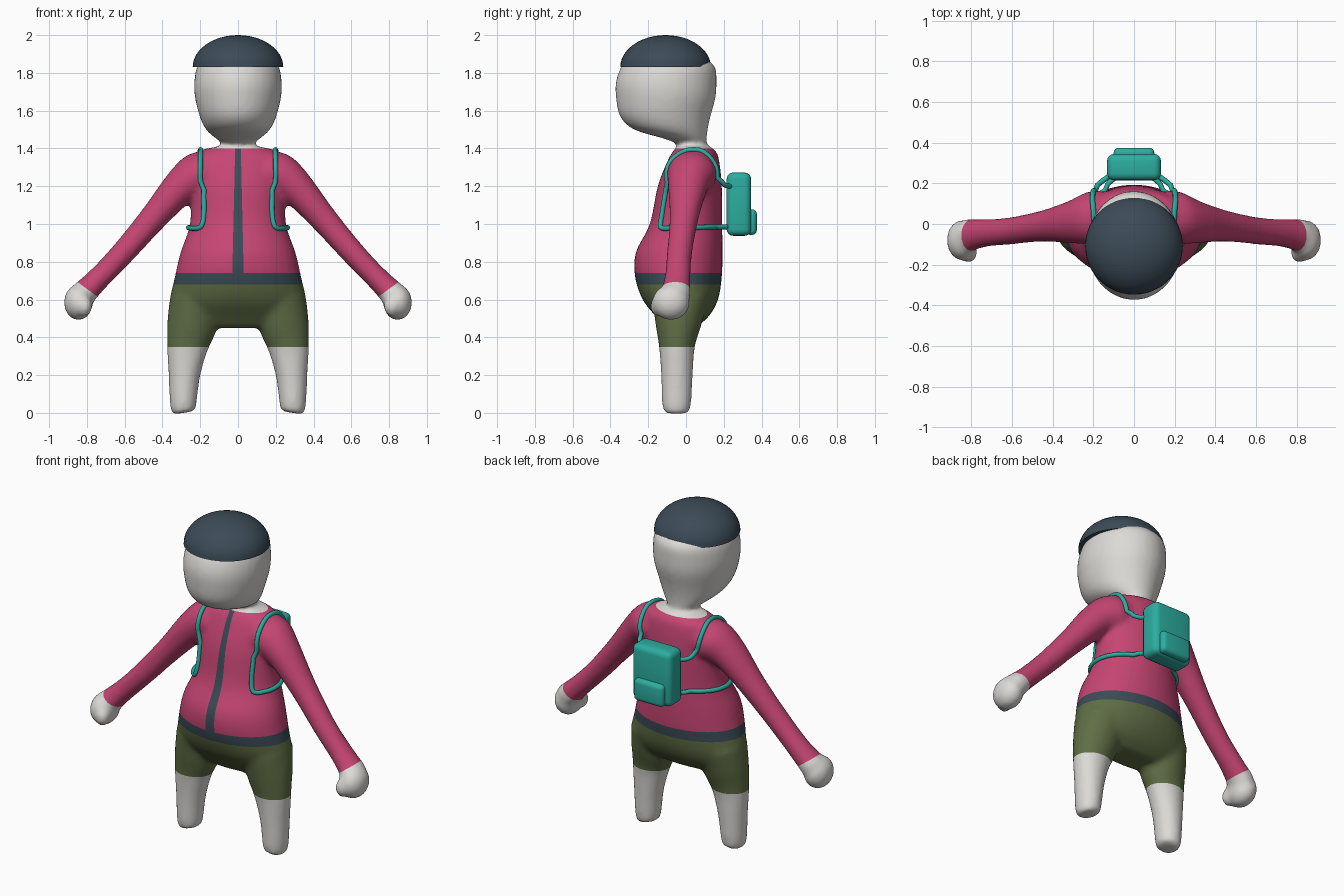
import bpy, bmesh, math
from mathutils import Vector, Matrix

old = bpy.data.objects.get("Cube")
if old:
    bpy.data.objects.remove(old, do_unlink=True)


def make_material(name, colour):
    mat = bpy.data.materials.new(name)
    mat.use_nodes = True
    mat.diffuse_color = (*colour, 1)
    mat.node_tree.nodes["Principled BSDF"].inputs["Base Color"].default_value = (*colour, 1)
    return mat


skin = make_material("pale skin", (0.72, 0.70, 0.67))
jacket = make_material("raspberry jacket", (0.56, 0.06, 0.17))
trim = make_material("slate trim", (0.045, 0.07, 0.095))
shorts = make_material("olive shorts", (0.115, 0.155, 0.06))
teal = make_material("teal pack", (0.025, 0.42, 0.35))


def add_object(name, bm, *materials):
    mesh = bpy.data.meshes.new(name)
    bm.to_mesh(mesh)
    bm.free()
    for mat in materials:
        mesh.materials.append(mat)
    obj = bpy.data.objects.new(name, mesh)
    bpy.context.collection.objects.link(obj)
    return obj


def activate(obj):
    bpy.ops.object.select_all(action="DESELECT")
    obj.select_set(True)
    bpy.context.view_layer.objects.active = obj


def smooth(obj, angle=40):
    activate(obj)
    bpy.ops.object.shade_smooth_by_angle(angle=math.radians(angle))


def spline(rows, steps=5):
    """Catmull-Rom interpolation of rows of any length."""
    rows = [Vector(r) for r in rows]
    rows = [rows[0]] + rows + [rows[-1]]
    out = []
    for a, b, c, d in zip(rows, rows[1:], rows[2:], rows[3:]):
        for i in range(steps):
            t = i / steps
            out.append(b + (c - a) * (t / 2) + (a * 2 - b * 5 + c * 4 - d) * (t * t / 2)
                       + (b * 3 - a - c * 3 + d) * (t ** 3 / 2))
    return out + [rows[-1]]


def loft(bm, rows, sides=32):
    """Closed tube through rows of x, y, z, cross radius, depth radius."""
    rows = spline(rows)
    rings = []
    for i, row in enumerate(rows):
        along = rows[min(i + 1, len(rows) - 1)] - rows[max(i - 1, 0)]
        across = Vector((along[2], 0, -along[0])).normalized()
        ring = []
        for k in range(sides):
            a = math.tau * k / sides
            ring.append(bm.verts.new(Vector(row[:3]) + across * row[3] * math.cos(a)
                                     + Vector((0, row[4] * math.sin(a), 0))))
        rings.append(ring)
    for low, high in zip(rings, rings[1:]):
        for k in range(sides):
            n = (k + 1) % sides
            bm.faces.new((low[k], low[n], high[n], high[k]))
    bm.faces.new(rings[0][::-1])
    bm.faces.new(rings[-1])


def ball(bm, centre, radii):
    matrix = Matrix.Translation(centre) @ Matrix.Diagonal((*radii, 1))
    bmesh.ops.create_uvsphere(bm, u_segments=24, v_segments=16, radius=1, matrix=matrix)


# Body volumes: torso, head with neck, then both arms and legs
bm = bmesh.new()
loft(bm, [(0, -.03, .45, .25, .08), (0, -.02, .51, .34, .14), (0, -.03, .6, .36, .2),
          (0, -.04, .72, .335, .23), (0, -.036, .85, .305, .23), (0, 0, 1, .255, .192),
          (0, .02, 1.2, .25, .17), (0, .04, 1.34, .25, .135), (0, .045, 1.39, .2, .11),
          (0, .04, 1.41, .1, .08)])
loft(bm, [(0, .03, 1.36, .075, .075), (0, .03, 1.42, .075, .08), (0, 0, 1.45, .115, .11),
          (0, -.08, 1.5, .17, .195), (0, -.11, 1.57, .203, .24), (0, -.107, 1.67, .228, .264),
          (0, -.105, 1.75, .232, .267), (0, -.095, 1.83, .218, .25), (0, -.1, 1.88, .18, .2),
          (0, -.1, 1.92, .12, .13)])
for s in (1, -1):
    loft(bm, [(s * .15, .03, 1.27, .115, .13), (s * .22, .03, 1.255, .12, .13),
              (s * .31, .01, 1.19, .095, .105), (s * .45, -.01, 1.03, .074, .077),
              (s * .615, -.035, .84, .064, .067), (s * .74, -.045, .71, .062, .07),
              (s * .83, -.06, .62, .07, .085)])
    ball(bm, (s * .845, -.08, .585), (.077, .1, .095))
    ball(bm, (s * .815, -.145, .565), (.045, .045, .055))
    loft(bm, [(s * .29, -.05, 0, .05, .055), (s * .291, -.05, .03, .068, .075),
              (s * .284, -.048, .2, .084, .084), (s * .268, -.048, .35, .11, .095),
              (s * .245, -.04, .46, .132, .12), (s * .22, -.03, .6, .14, .15)])
bmesh.ops.recalc_face_normals(bm, faces=bm.faces)
body = add_object("body", bm, skin, jacket, trim, shorts)

# Fuse the volumes into one smooth skin
fuse = body.modifiers.new("fuse", "REMESH")
fuse.mode = "VOXEL"
fuse.voxel_size = 0.014
relax = body.modifiers.new("relax", "SMOOTH")
relax.factor = 0.5
relax.iterations = 10
activate(body)
for modifier in ("fuse", "relax"):
    bpy.ops.object.modifier_apply(modifier=modifier)

# Cut clean clothing edges, then colour by region
HEM, BELT, JACKET_LOW, COLLAR, TAPER = .35, .68, .74, 1.4, .023
cuts = [((0, 0, z), (0, 0, 1)) for z in (HEM, BELT, JACKET_LOW, COLLAR)]
for s in (1, -1):
    cuts.append(((s * .805, 0, .66), (s * .59, 0, -.81)))
    cuts.append(((s * .015, 0, COLLAR), (s, 0, TAPER)))
bm = bmesh.new()
bm.from_mesh(body.data)
for point, normal in cuts:
    bmesh.ops.bisect_plane(bm, geom=bm.verts[:] + bm.edges[:] + bm.faces[:],
                           plane_co=point, plane_no=normal)
for face in bm.faces:
    c = face.calc_center_median()
    x = abs(c.x)
    hand = x > .6 and .59 * (x - .805) - .81 * (c.z - .66) > 0
    sleeve = x > .42
    if hand or c.z > COLLAR or c.z < HEM:
        face.material_index = 0
    elif sleeve or c.z > JACKET_LOW:
        zipped = c.y < .02 and x < .015 + TAPER * (COLLAR - c.z)
        face.material_index = 2 if zipped else 1
    else:
        face.material_index = 2 if c.z > BELT else 3
bm.to_mesh(body.data)
bm.free()
smooth(body, 70)

# Domed cap
bm = bmesh.new()
bmesh.ops.create_uvsphere(bm, u_segments=48, v_segments=24, radius=1)
cut = bmesh.ops.bisect_plane(bm, geom=bm.verts[:] + bm.edges[:] + bm.faces[:],
                             plane_co=(0, 0, 0), plane_no=(0, 0, 1), clear_inner=True)
bmesh.ops.holes_fill(bm, edges=[e for e in bm.edges if e.is_boundary])
cap = add_object("cap", bm, trim)
cap.scale = (.24, .24, .17)
cap.location = (0, -.108, 1.83)
smooth(cap)


# Backpack and its pocket
def rounded_box(name, centre, size, radius):
    bm = bmesh.new()
    bmesh.ops.create_cube(bm, size=1, matrix=Matrix.Diagonal((*size, 1)))
    bmesh.ops.bevel(bm, geom=bm.edges[:], offset=radius, segments=4, profile=.5, affect="EDGES")
    obj = add_object(name, bm, teal)
    obj.location = centre
    smooth(obj)


rounded_box("backpack", (0, .28, 1.105), (.265, .13, .335), .035)
rounded_box("backpack_pocket", (0, .345, 1.01), (.2, .06, .135), .025)

# Straps follow the jacket surface and end inside the pack
path = [(.1, .25, 1.2), (.17, .2, 1.21), (.2, .16, 1.29), (.2, .09, 1.38), (.2, .01, 1.4),
        (.2, -.06, 1.37), (.2, -.12, 1.28), (.2, -.14, 1.15), (.205, -.16, 1.03),
        (.225, -.15, .99), (.27, -.08, .985), (.28, 0, .985), (.25, .1, .985),
        (.15, .18, .985), (.08, .24, .985)]
for side, s in (("left", 1), ("right", -1)):
    points = spline(path, 4)
    curve = bpy.data.curves.new(side + "_strap", "CURVE")
    curve.dimensions = "3D"
    curve.bevel_depth = 0.013
    curve.bevel_resolution = 3
    line = curve.splines.new("POLY")
    line.points.add(len(points) - 1)
    for i, p in enumerate(points):
        p = Vector((p.x * s, p.y, p.z))
        hit, spot, normal, _ = body.closest_point_on_mesh(p)
        if 5 < i < len(points) - 4 and hit:
            p = spot + normal * .005
        line.points[i].co = (*p, 1)
    curve.materials.append(teal)
    strap = bpy.data.objects.new(side + "_strap", curve)
    bpy.context.collection.objects.link(strap)
